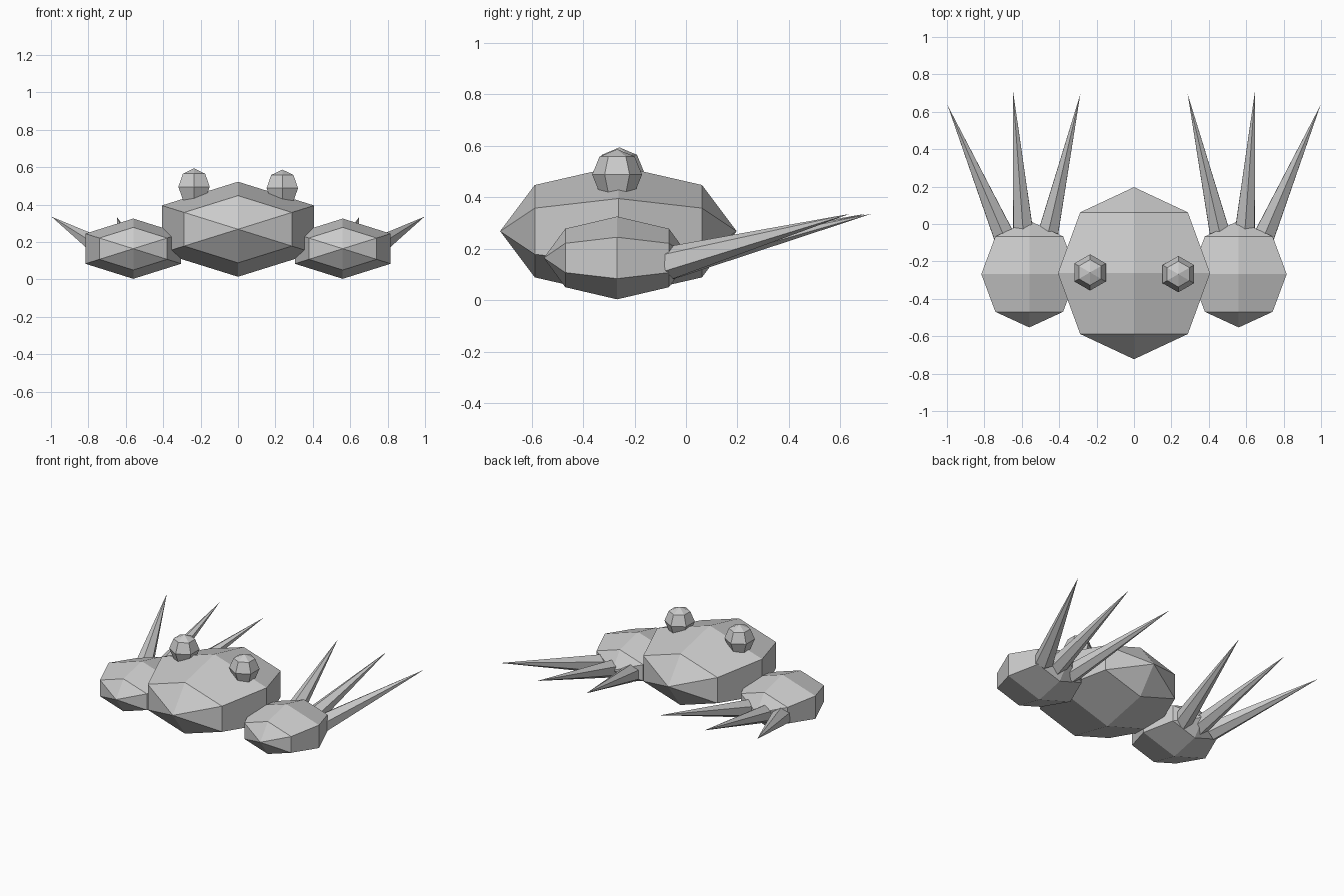
import bpy
import bmesh
from mathutils import Vector, Matrix

if "Cube" in bpy.data.objects:
    bpy.data.objects.remove(bpy.data.objects["Cube"])


def make_object(name, bm):
    bmesh.ops.recalc_face_normals(bm, faces=bm.faces)
    mesh = bpy.data.meshes.new(name)
    bm.to_mesh(mesh)
    bm.free()
    obj = bpy.data.objects.new(name, mesh)
    bpy.context.collection.objects.link(obj)
    return obj


def blob(name, centre, radii, poles_forward=True):
    """Six-sided, four-ring ellipsoid with poles along y or z."""
    bm = bmesh.new()
    bmesh.ops.create_uvsphere(bm, u_segments=6, v_segments=4, radius=1)
    if poles_forward:
        bmesh.ops.transform(bm, matrix=Matrix.Rotation(1.5707963, 4, 'X'), verts=bm.verts)
    bmesh.ops.scale(bm, vec=radii, verts=bm.verts)
    bmesh.ops.translate(bm, vec=centre, verts=bm.verts)
    return make_object(name, bm)


def spike(name, base, tip, radius):
    """Six-sided cone from base to tip, one edge facing up."""
    base, tip = Vector(base), Vector(tip)
    d = tip - base
    bm = bmesh.new()
    bmesh.ops.create_cone(bm, cap_ends=True, segments=6, radius1=radius, radius2=0,
                          depth=d.length)
    bmesh.ops.remove_doubles(bm, verts=bm.verts, dist=0.0001)
    m = Matrix.Translation((base + tip) / 2) @ d.to_track_quat('Z', 'Y').to_matrix().to_4x4()
    bmesh.ops.transform(bm, matrix=m, verts=bm.verts)
    return make_object(name, bm)


# Palm-like main body
blob("body", (0, -0.263, 0.268), (0.47, 0.46, 0.254))

# Eyes sit at very slightly different heights
blob("eye_left", (-0.235, -0.259, 0.495), (0.097, 0.097, 0.099), False)
blob("eye_right", (0.237, -0.268, 0.488), (0.097, 0.097, 0.099), False)

# Feet with three swept-back claws each
claws = [("outer", (0.695, -0.065, 0.145), (0.997, 0.635, 0.335)),
         ("middle", (0.59, -0.075, 0.14), (0.648, 0.72, 0.335)),
         ("inner", (0.465, -0.075, 0.14), (0.287, 0.695, 0.335))]
for side, s in (("left", -1), ("right", 1)):
    blob(f"foot_{side}", (s * 0.56, -0.268, 0.164), (0.296, 0.285, 0.161))
    for label, b, t in claws:
        spike(f"claw_{label}_{side}", (s * b[0], b[1], b[2]), (s * t[0], t[1], t[2]), 0.064)
